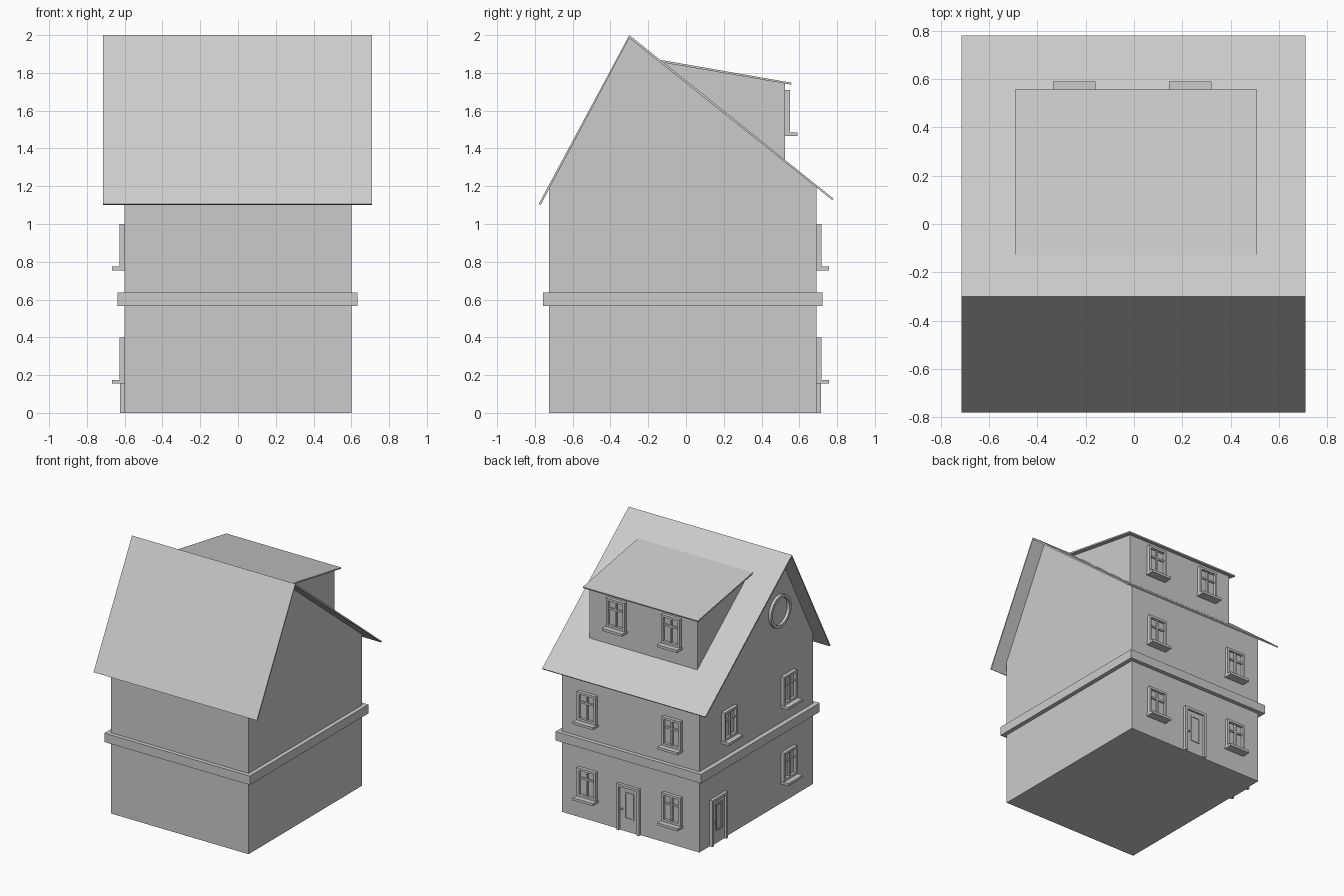
import bpy, bmesh
from math import pi, tau
from mathutils import Matrix, Vector

if "Cube" in bpy.data.objects:
    bpy.data.objects.remove(bpy.data.objects["Cube"])


def finish(name, bm, matrix=Matrix()):
    bmesh.ops.recalc_face_normals(bm, faces=bm.faces)
    mesh = bpy.data.meshes.new(name)
    bm.to_mesh(mesh)
    bm.free()
    obj = bpy.data.objects.new(name, mesh)
    bpy.context.collection.objects.link(obj)
    obj.matrix_world = matrix
    return obj


def add_box(bm, x0, x1, y0, y1, z0, z1):
    size = Matrix.Diagonal((x1 - x0, y1 - y0, z1 - z0, 1))
    mid = Matrix.Translation(((x0 + x1) / 2, (y0 + y1) / 2, (z0 + z1) / 2))
    bmesh.ops.create_cube(bm, size=1, matrix=mid @ size)


def boxes(name, parts, matrix=Matrix()):
    bm = bmesh.new()
    for p in parts:
        add_box(bm, *p)
    return finish(name, bm, matrix)


def prism(name, profile, x0, x1):
    """Extrude a (y, z) profile along x."""
    bm = bmesh.new()
    face = bm.faces.new([bm.verts.new((x0, y, z)) for y, z in profile])
    ext = bmesh.ops.extrude_face_region(bm, geom=[face])
    verts = [v for v in ext["geom"] if isinstance(v, bmesh.types.BMVert)]
    bmesh.ops.translate(bm, verts=verts, vec=(x1 - x0, 0, 0))
    return finish(name, bm)


def on_back(x, z, y=0.69):
    return Matrix.Translation((x, y, z))


def on_left(y, z, x=-0.6):
    return Matrix.Translation((x, y, z)) @ Matrix.Rotation(pi / 2, 4, 'Z')


# Wall fittings: local x runs along the wall, y points outwards
def window(name, m):
    w, h, f, b = 0.082, 0.225, 0.018, -0.005
    boxes(name, [
        (-w, -w + f, b, 0.027, 0, h), (w - f, w, b, 0.027, 0, h),   # jambs
        (-w + f, w - f, b, 0.027, h - f, h),                        # head
        (-w + f, w - f, b, 0.027, 0, f),                            # bottom rail
        (-0.007, 0.007, b, 0.02, f, h - f),                         # mullion
        (-w + f, w - f, b, 0.018, 0.138, 0.152),                    # transom
        (-w + f, w - f, b, 0.006, f, h - f),                        # glass
        (-0.088, 0.088, b, 0.068, -0.02, 0),                        # sill
    ], m)


def door(name, m):
    w, h, f, b = 0.098, 0.365, 0.02, -0.005
    parts = [
        (-w, -w + f, b, 0.024, 0, h), (w - f, w, b, 0.024, 0, h),   # posts
        (-w + f, w - f, b, 0.024, h - f, h),                        # lintel
        (-w + f, w - f, b, 0.008, 0, h - f),                        # leaf
        (0.05, 0.072, 0.008, 0.018, 0.165, 0.175),                  # handle
    ]
    x0, x1, z0, z1, t = -0.045, 0.035, 0.1, 0.31, 0.01              # pane trim
    parts += [(x0, x0 + t, b, 0.014, z0, z1), (x1 - t, x1, b, 0.014, z0, z1),
              (x0 + t, x1 - t, b, 0.014, z0, z0 + t),
              (x0 + t, x1 - t, b, 0.014, z1 - t, z1)]
    boxes(name, parts, m)


# House body, floor band and roof
prism("house_walls", [(-0.725, 0), (0.69, 0), (0.69, 1.194), (-0.3, 1.987),
                      (-0.725, 1.19)], -0.6, 0.6)
boxes("floor_band", [(-0.637, 0.633, -0.757, 0.722, 0.567, 0.637)])
prism("main_roof", [(-0.78, 1.105), (-0.3, 2.0), (0.78, 1.135), (0.774, 1.127),
                    (-0.3, 1.984), (-0.77, 1.1)], -0.715, 0.71)

# Dormer
prism("dormer_walls", [(0.523, 1.32), (0.523, 1.745), (-0.13, 1.857)],
      -0.465, 0.475)
prism("dormer_roof", [(-0.13, 1.868), (0.558, 1.748), (0.556, 1.738),
                      (-0.13, 1.856)], -0.493, 0.51)

# Windows and door on the back wall and dormer
for side, tag in ((1, "right"), (-1, "left")):
    window("ground_window_" + tag, on_back(side * 0.37, 0.175))
    window("upper_window_" + tag, on_back(side * 0.37, 0.775))
    window("dormer_window_" + tag, on_back(side * 0.24 - 0.007, 1.485, 0.523))
door("back_door", on_back(0.01, 0))

# Windows and door on the left wall
window("side_upper_window_a", on_left(0.33, 0.775))
window("side_upper_window_b", on_left(-0.41, 0.775))
window("side_ground_window", on_left(-0.41, 0.175))
door("side_door", on_left(0.465, 0))

# Round gable window frame
bm = bmesh.new()
section = [bm.verts.new((r, y, 0)) for r, y in
           ((0.105, -0.005), (0.128, -0.005), (0.128, 0.022), (0.105, 0.022))]
edges = [bm.edges.new((section[i], section[(i + 1) % 4])) for i in range(4)]
bmesh.ops.spin(bm, geom=section + edges, cent=(0, 0, 0), axis=(0, 1, 0),
               angle=tau, steps=32, use_duplicate=False)
bmesh.ops.remove_doubles(bm, verts=bm.verts, dist=0.0005)
finish("round_gable_window", bm, on_left(-0.3, 1.53))
